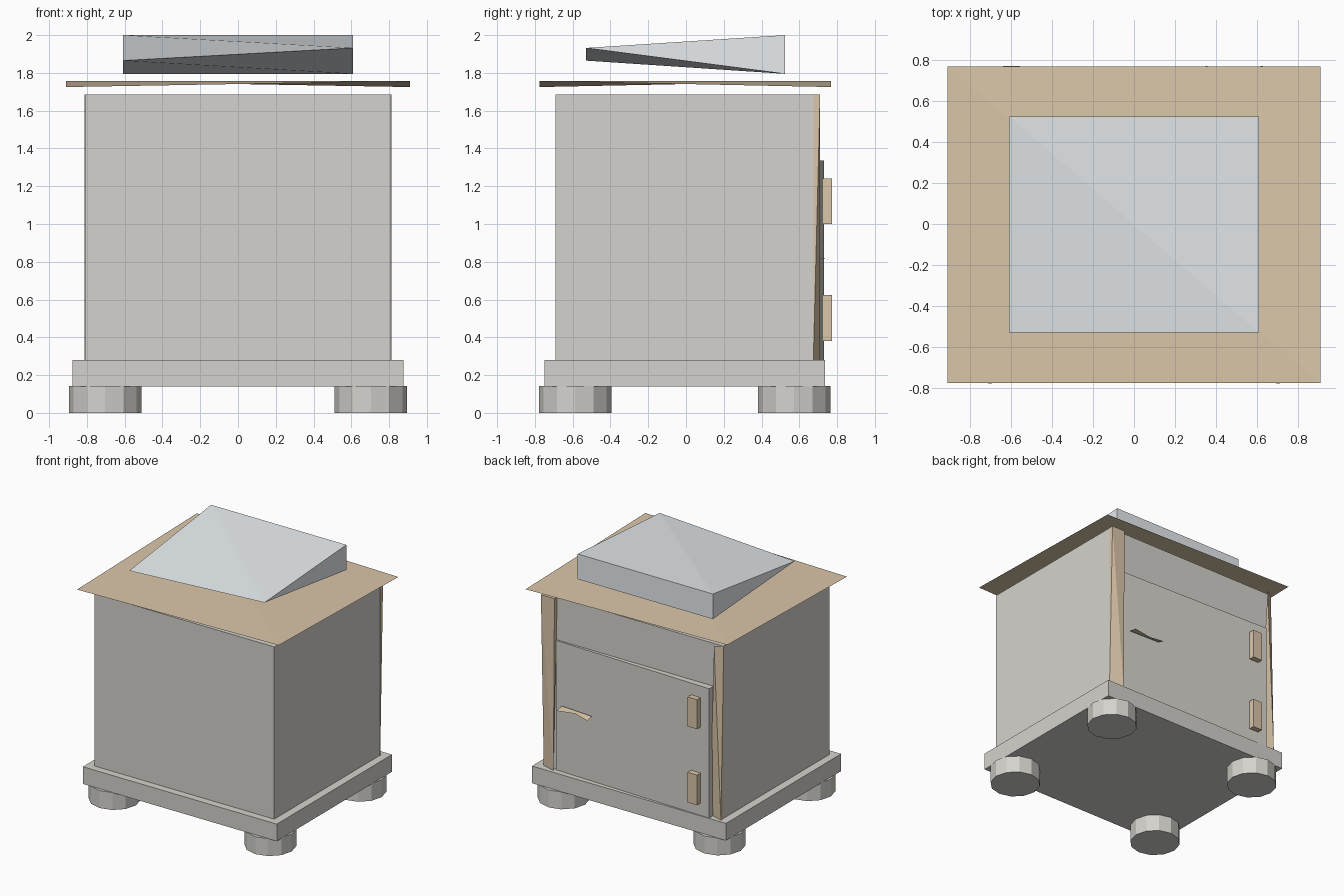
import bpy, bmesh, math

if "Cube" in bpy.data.objects:
    bpy.data.objects.remove(bpy.data.objects["Cube"])


def material(name, r, g, b):
    m = bpy.data.materials.new(name)
    m.diffuse_color = (r, g, b, 1)
    m.use_nodes = True
    m.node_tree.nodes["Principled BSDF"].inputs["Base Color"].default_value = m.diffuse_color
    return m


STONE = material("warm_grey", 0.66, 0.65, 0.61)
WOOD = material("tan", 0.71, 0.57, 0.40)
PALE = material("pale_blue_grey", 0.80, 0.84, 0.87)


def finish(name, bm, mat):
    me = bpy.data.meshes.new(name)
    bm.to_mesh(me)
    bm.free()
    me.materials.append(mat)
    ob = bpy.data.objects.new(name, me)
    bpy.context.collection.objects.link(ob)
    return ob


def hull(name, points, mat):
    bm = bmesh.new()
    verts = [bm.verts.new(p) for p in points]
    bmesh.ops.convex_hull(bm, input=verts)
    bmesh.ops.recalc_face_normals(bm, faces=bm.faces)
    return finish(name, bm, mat)


def box(name, x0, x1, y0, y1, z0, z1, mat):
    return hull(name, [(x, y, z) for x in (x0, x1) for y in (y0, y1) for z in (z0, z1)], mat)


def sheet(name, points, faces, mat):
    bm = bmesh.new()
    v = [bm.verts.new(p) for p in points]
    for f in faces:
        bm.faces.new([v[i] for i in f])
    return finish(name, bm, mat)


# cabinet body and plinth
box("plinth", -0.875, 0.875, -0.75, 0.735, 0.14, 0.28, STONE)
box("body", -0.81, 0.81, -0.69, 0.675, 0.28, 1.685, STONE)

# four round feet
for sx, side in ((-1, "left"), (1, "right")):
    for cy, end in ((-0.587, "front"), (0.573, "back")):
        ring = [(sx * 0.703 + 0.1925 * math.cos(i * math.pi / 6),
                 cy + 0.1925 * math.sin(i * math.pi / 6)) for i in range(12)]
        hull(f"{end}_{side}_foot", [(x, y, z) for z in (0, 0.142) for x, y in ring], STONE)

# thin top board, folded slightly along one diagonal
sheet("top_board",
      [(-0.91, -0.775, 1.725), (0.91, -0.775, 1.757), (0.91, 0.768, 1.725), (-0.91, 0.768, 1.757)],
      [(0, 1, 3), (1, 2, 3)], WOOD)

# sloping block on top
hull("sloped_top",
     [(-0.61, -0.53, 1.865), (0.61, -0.53, 1.932)] +
     [(x, 0.525, z) for x in (-0.61, 0.61) for z in (1.795, 2.0)], PALE)

# tapered corner posts on the back
hull("right_post",
     [(0.812, 0.674, 0.28), (0.812, 0.674, 1.685), (0.812, 0.71, 1.685),
      (0.70, 0.71, 0.28), (0.69, 0.71, 1.685), (0.69, 0.674, 1.685)], WOOD)
hull("left_post",
     [(-0.812, 0.674, 0.28), (-0.812, 0.674, 1.685), (-0.812, 0.71, 0.28),
      (-0.69, 0.674, 0.28), (-0.75, 0.71, 1.685)], WOOD)

# door, thicker on the hinge side
hull("door",
     [(x, y, z) for z in (0.28, 1.335)
      for x, y in ((0.69, 0.675), (0.69, 0.687), (-0.72, 0.675), (-0.72, 0.73))], STONE)

# hinges
for name, z0, z1 in (("lower_hinge", 0.38, 0.625), ("upper_hinge", 1.0, 1.24)):
    box(name, -0.64, -0.555, 0.722, 0.772, z0, z1, WOOD)

# thin latch handle: upper and lower slivers
sheet("latch",
      [(0.63, 0.772, 0.81), (0.63, 0.70, 0.822), (0.35, 0.715, 0.818), (0.35, 0.772, 0.803)],
      [(0, 1, 2), (1, 3, 2)], WOOD)
